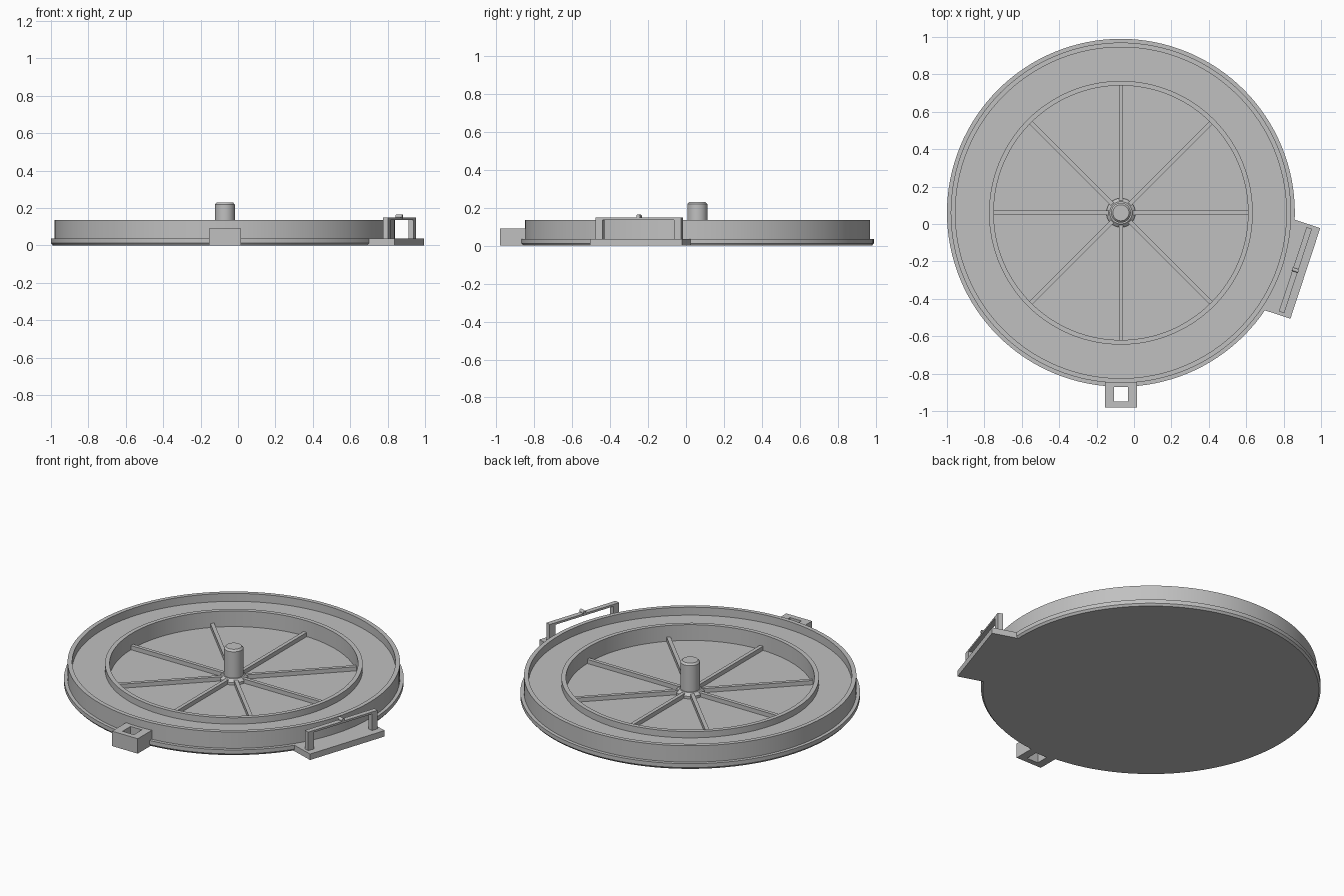
import bpy
import math
from mathutils import Matrix, Vector

cube = bpy.data.objects.get("Cube")
if cube:
    bpy.data.objects.remove(cube, do_unlink=True)

grey = bpy.data.materials.new("plain grey")
grey.use_nodes = True
COLOUR = (0.53, 0.53, 0.53, 1)
grey.diffuse_color = COLOUR
grey.node_tree.nodes["Principled BSDF"].inputs["Base Color"].default_value = COLOUR

CENTRE = Vector((-0.07, 0.06, 0))


def add_mesh(name, verts, faces, matrix, smooth=False):
    mesh = bpy.data.meshes.new(name)
    mesh.from_pydata(verts, [], faces)
    mesh.materials.append(grey)
    obj = bpy.data.objects.new(name, mesh)
    bpy.context.collection.objects.link(obj)
    obj.matrix_world = matrix
    if smooth:
        bpy.ops.object.select_all(action='DESELECT')
        obj.select_set(True)
        bpy.context.view_layer.objects.active = obj
        bpy.ops.object.shade_smooth_by_angle(angle=math.radians(30))
    return obj


def lathe(name, profile, segments, matrix):
    """Revolve a (radius, height) profile and cap both ends flat."""
    verts, faces = [], []
    for r, z in profile:
        for i in range(segments):
            a = math.tau * i / segments
            verts.append((r * math.cos(a), r * math.sin(a), z))
    for k in range(len(profile) - 1):
        for i in range(segments):
            j = (i + 1) % segments
            lo, hi = k * segments, (k + 1) * segments
            faces.append((lo + i, lo + j, hi + j, hi + i))
    faces.append(tuple(reversed(range(segments))))
    last = (len(profile) - 1) * segments
    faces.append(tuple(range(last, last + segments)))
    return add_mesh(name, verts, faces, matrix, smooth=True)


def box(name, x, y, z, matrix):
    """Box from (min, max) ranges in the local frame."""
    verts = [(a, b, c) for a in x for b in y for c in z]
    faces = [(0, 1, 3, 2), (4, 6, 7, 5), (0, 4, 5, 1),
             (2, 3, 7, 6), (0, 2, 6, 4), (1, 5, 7, 3)]
    return add_mesh(name, verts, faces, matrix)


def turned(degrees):
    return Matrix.Translation(CENTRE) @ Matrix.Rotation(math.radians(degrees), 4, 'Z')


# Round tray: flange, outer wall, raised channel, inner ring and sunken floor
FLOOR, RIM = 0.03, 0.135
lathe("tray", [
    (0.92, 0), (0.93, 0.012), (0.93, 0.036), (0.91, 0.036), (0.91, RIM),
    (0.885, RIM), (0.885, 0.087), (0.705, 0.087), (0.705, 0.125),
    (0.68, 0.125), (0.68, FLOOR)], 128, turned(0))

# Central post with bevelled top, and its collar
lathe("centre_post", [(0.053, FLOOR), (0.053, 0.219), (0.043, 0.23)], 32, turned(0))
lathe("post_collar", [(0.078, FLOOR), (0.078, 0.045), (0.06, 0.06)], 32, turned(0))

# Floor spokes
for i in range(8):
    box(f"spoke_{i + 1}", (0.05, 0.685), (-0.011, 0.011), (FLOOR - 0.005, 0.055),
        turned(45 * i))

# Front bracket: a block with a square hole through it
outer = [(-0.086, -1.04), (0.086, -1.04), (0.086, -0.905), (-0.086, -0.905)]
inner = [(-0.038, -1.008), (0.038, -1.008), (0.038, -0.932), (-0.038, -0.932)]
verts = [(x, y, z) for z in (0, 0.09) for x, y in outer + inner]
faces = []
for i in range(4):
    j = (i + 1) % 4
    faces += [(i, j, j + 8, i + 8), (j + 4, i + 4, i + 12, j + 12),
              (j, i, i + 4, j + 4), (i + 8, j + 8, j + 12, i + 12)]
add_mesh("front_bracket", verts, faces, turned(0))

# Side handle: base plate, two posts, thin top bar and a small pin
side = turned(-18.2)
box("handle_plate", (0.86, 1.038), (-0.255, 0.255), (0, 0.036), side)
for name, end in (("handle_post_front", -1), ("handle_post_back", 1)):
    box(name, (0.967, 0.997), sorted((end * 0.198, end * 0.237)), (0.03, 0.14), side)
box("handle_bar", (0.967, 0.997), (-0.237, 0.237), (0.136, 0.148), side)
pin = side @ Matrix.Translation((0.964, 0, 0.155)) @ Matrix.Rotation(math.pi / 2, 4, 'Y')
lathe("handle_pin", [(0.01, 0), (0.01, 0.036)], 16, pin)
